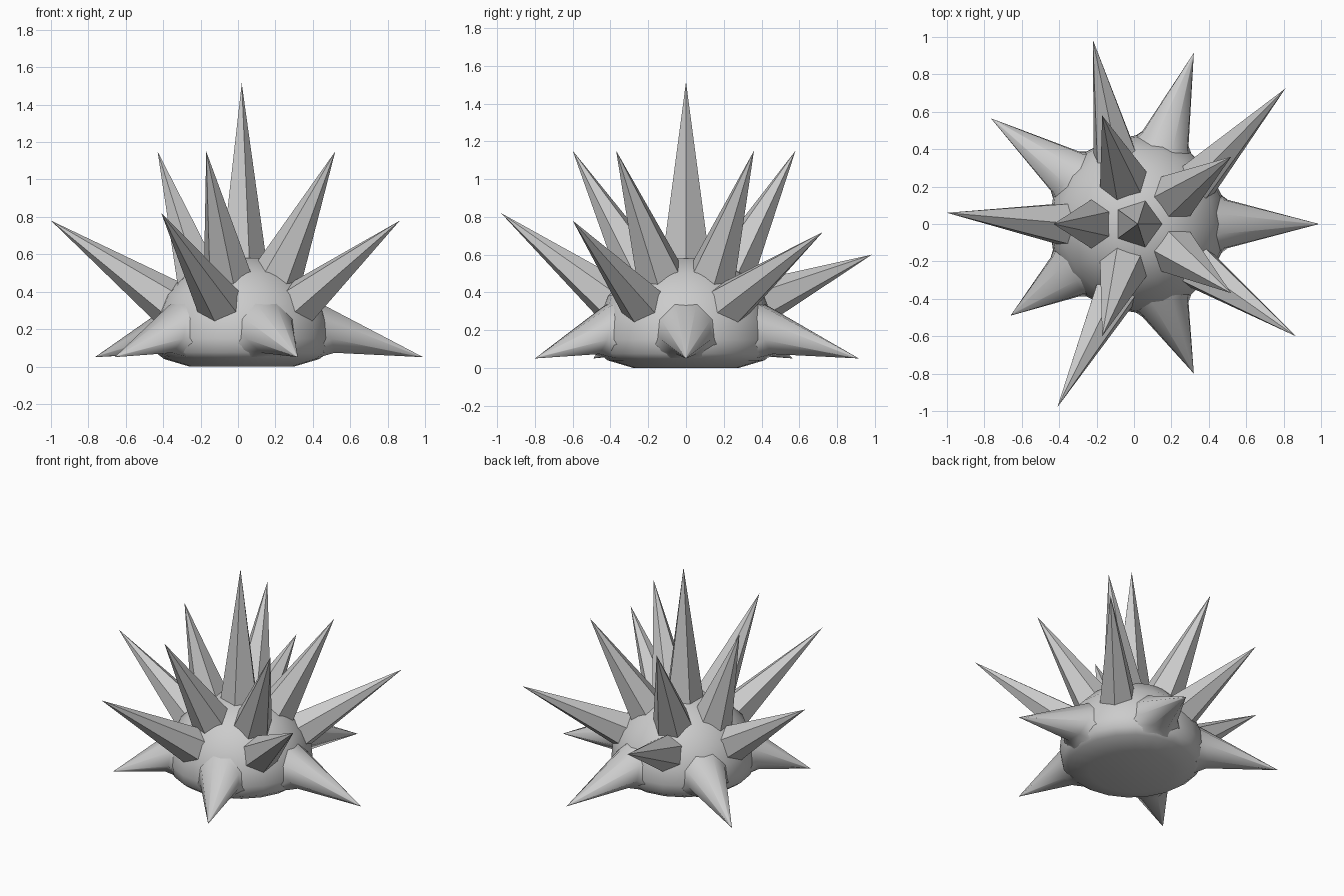
import bpy, math
from mathutils import Vector

if "Cube" in bpy.data.objects:
    bpy.data.objects.remove(bpy.data.objects["Cube"])

CENTRE = Vector((0.02, 0, 0.1))


def make_object(name, verts, faces, angle):
    mesh = bpy.data.meshes.new(name)
    mesh.from_pydata(verts, [], faces)
    mesh.update()
    ob = bpy.data.objects.new(name, mesh)
    bpy.context.collection.objects.link(ob)
    bpy.ops.object.select_all(action='DESELECT')
    ob.select_set(True)
    bpy.context.view_layer.objects.active = ob
    bpy.ops.object.mode_set(mode='EDIT')
    bpy.ops.mesh.select_all(action='SELECT')
    bpy.ops.mesh.normals_make_consistent(inside=False)
    bpy.ops.object.mode_set(mode='OBJECT')
    bpy.ops.object.shade_smooth_by_angle(angle=math.radians(angle))
    return ob


def bridge(a, b, n):
    return [(a + i, a + (i + 1) % n, b + (i + 1) % n, b + i) for i in range(n)]


def spike(name, polar, azimuth, tip, sides, rings, turn=0, smooth=False):
    """Cone whose base polygon lies on the dome; rings = (distance, radius)."""
    p, a = math.radians(polar), math.radians(azimuth)
    out = Vector((math.sin(p) * math.cos(a), math.sin(p) * math.sin(a), math.cos(p)))
    down = Vector((math.cos(p) * math.cos(a), math.cos(p) * math.sin(a), -math.sin(p)))
    side = out.cross(down)
    tip = Vector(tip)
    verts = []
    for dist, r in rings:
        for i in range(sides):
            t = math.radians(turn) + math.tau * i / sides
            v = CENTRE + out * dist + down * (r * math.cos(t)) + side * (r * math.sin(t))
            v.z = max(v.z, 0.052)
            verts.append(v)
    if smooth:  # extra loop near the tip keeps the shading clean
        verts += [v.lerp(tip, 0.95) for v in verts[-sides:]]
    last = len(verts) - sides
    faces = [tuple(range(sides))]
    for k in range(0, last, sides):
        faces += bridge(k, k + sides, sides)
    verts.append(tip)
    faces += [(last + i, last + (i + 1) % sides, len(verts) - 1) for i in range(sides)]
    return make_object(name, verts, faces, 65 if smooth else 30)


# Flat-bottomed dome body, turned from a profile
profile = [(0.15, 0.58), (0.3, 0.5), (0.41, 0.385), (0.465, 0.25),
           (0.475, 0.15), (0.46, 0.075), (0.415, 0.04), (0.28, 0.0)]
N = 20
verts = [(CENTRE.x + r * math.cos(math.tau * i / N), r * math.sin(math.tau * i / N), z)
         for r, z in profile for i in range(N)]
faces = [tuple(range(N)), tuple(range(len(verts) - N, len(verts)))]
for k in range(len(profile) - 1):
    faces += bridge(k * N, (k + 1) * N, N)
make_object("dome_body", verts, faces, 60)

# Central upright spike
spike("top_spike", 0, 0, (0.02, 0, 1.515), 5, [(0.46, 0.133)])

# Upper ring of five six-sided spikes
upper = [(36, (0.52, 0.36, 1.15)), (108, (-0.17, 0.58, 1.15)), (180, (-0.43, 0, 1.15)),
         (252, (-0.17, -0.6, 1.15)), (324, (0.52, -0.37, 1.15))]
for i, (az, tip) in enumerate(upper):
    spike(f"upper_spike_{i + 1}", 31.7, az, tip, 6, [(0.465, 0.133)], 30)

# Middle ring of five six-sided spikes, corner pointing down
middle = [(36, (0.81, 0.725, 0.72)), (108, (-0.22, 0.985, 0.60)), (180, (-1.0, 0.06, 0.78)),
          (252, (-0.41, -0.98, 0.82)), (324, (0.865, -0.6, 0.78))]
for i, (az, tip) in enumerate(middle):
    spike(f"middle_spike_{i + 1}", 58.3, az, tip, 6, [(0.465, 0.125)])

# Low ring of five smooth spikes that flare into the body
low = [(0, (0.99, 0, 0.05)), (72, (0.32, 0.915, 0.05)), (144, (-0.765, 0.565, 0.05)),
       (216, (-0.66, -0.49, 0.05)), (288, (0.32, -0.8, 0.05))]
for i, (az, tip) in enumerate(low):
    spike(f"low_spike_{i + 1}", 78, az, tip, 8, [(0.39, 0.21), (0.48, 0.14)], 22.5, True)
